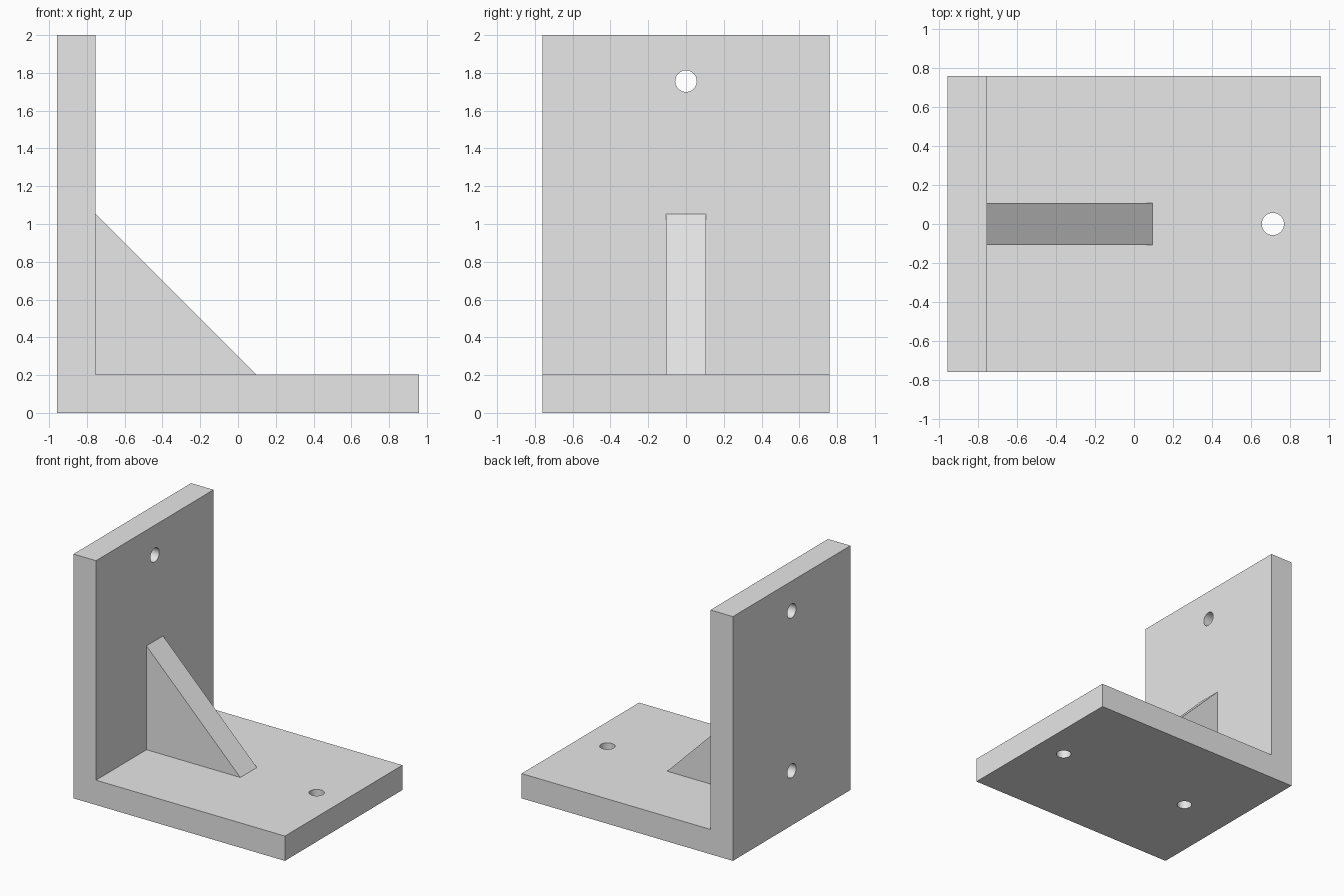
import bpy
import bmesh
from math import pi, radians
from mathutils import Matrix

cube = bpy.data.objects.get("Cube")
if cube:
    bpy.data.objects.remove(cube, do_unlink=True)

# Overall sizes
X, Y, H = 0.957, 0.76, 2.0
T = 0.203              # plate thickness
RIB, LEG = 0.107, 0.85  # rib half width and leg length
HOLE_R = 0.057
NEAR, FAR = 0.447, 1.756  # hole distances from the outer corner

grey = bpy.data.materials.new("light_grey")
grey.use_nodes = True
colour = (0.8, 0.8, 0.8, 1)
grey.diffuse_color = colour
grey.node_tree.nodes["Principled BSDF"].inputs["Base Color"].default_value = colour


def add_object(name, bm):
    bmesh.ops.recalc_face_normals(bm, faces=bm.faces)
    mesh = bpy.data.meshes.new(name)
    bm.to_mesh(mesh)
    bm.free()
    mesh.materials.append(grey)
    obj = bpy.data.objects.new(name, mesh)
    bpy.context.collection.objects.link(obj)
    return obj


def extrude_profile(name, points, half_width):
    """Extrude an x-z profile symmetrically along y."""
    bm = bmesh.new()
    face = bm.faces.new([bm.verts.new((x, -half_width, z)) for x, z in points])
    ext = bmesh.ops.extrude_face_region(bm, geom=[face])["geom"]
    verts = [v for v in ext if isinstance(v, bmesh.types.BMVert)]
    bmesh.ops.translate(bm, verts=verts, vec=(0, 2 * half_width, 0))
    return add_object(name, bm)


# L-shaped bracket body
body = extrude_profile("bracket_body", [
    (-X, 0), (X, 0), (X, T), (-X + T, T), (-X + T, H), (-X, H)], Y)

# Screw holes: two through the base, two through the upright
bm = bmesh.new()
upright = Matrix.Rotation(pi / 2, 4, "Y")
places = [Matrix.Translation((-X + NEAR, 0, T / 2)),
          Matrix.Translation((X - 0.245, 0, T / 2)),
          Matrix.Translation((-X + T / 2, 0, NEAR)) @ upright,
          Matrix.Translation((-X + T / 2, 0, FAR)) @ upright]
for place in places:
    bmesh.ops.create_cone(bm, cap_ends=True, segments=48, radius1=HOLE_R,
                          radius2=HOLE_R, depth=2 * T, matrix=place)
cutter = add_object("hole_cutter", bm)
cutter.hide_render = True

bpy.context.view_layer.objects.active = body
body.select_set(True)
cut = body.modifiers.new("holes", "BOOLEAN")
cut.operation = "DIFFERENCE"
cut.solver = "EXACT"
cut.object = cutter
bpy.ops.object.modifier_apply(modifier=cut.name)
bpy.data.objects.remove(cutter, do_unlink=True)
bpy.ops.object.shade_smooth_by_angle(angle=radians(30))

# Triangular stiffening rib in the inner corner
corner = -X + T
extrude_profile("support_rib", [
    (corner, T), (corner + LEG, T), (corner, T + LEG)], RIB)
